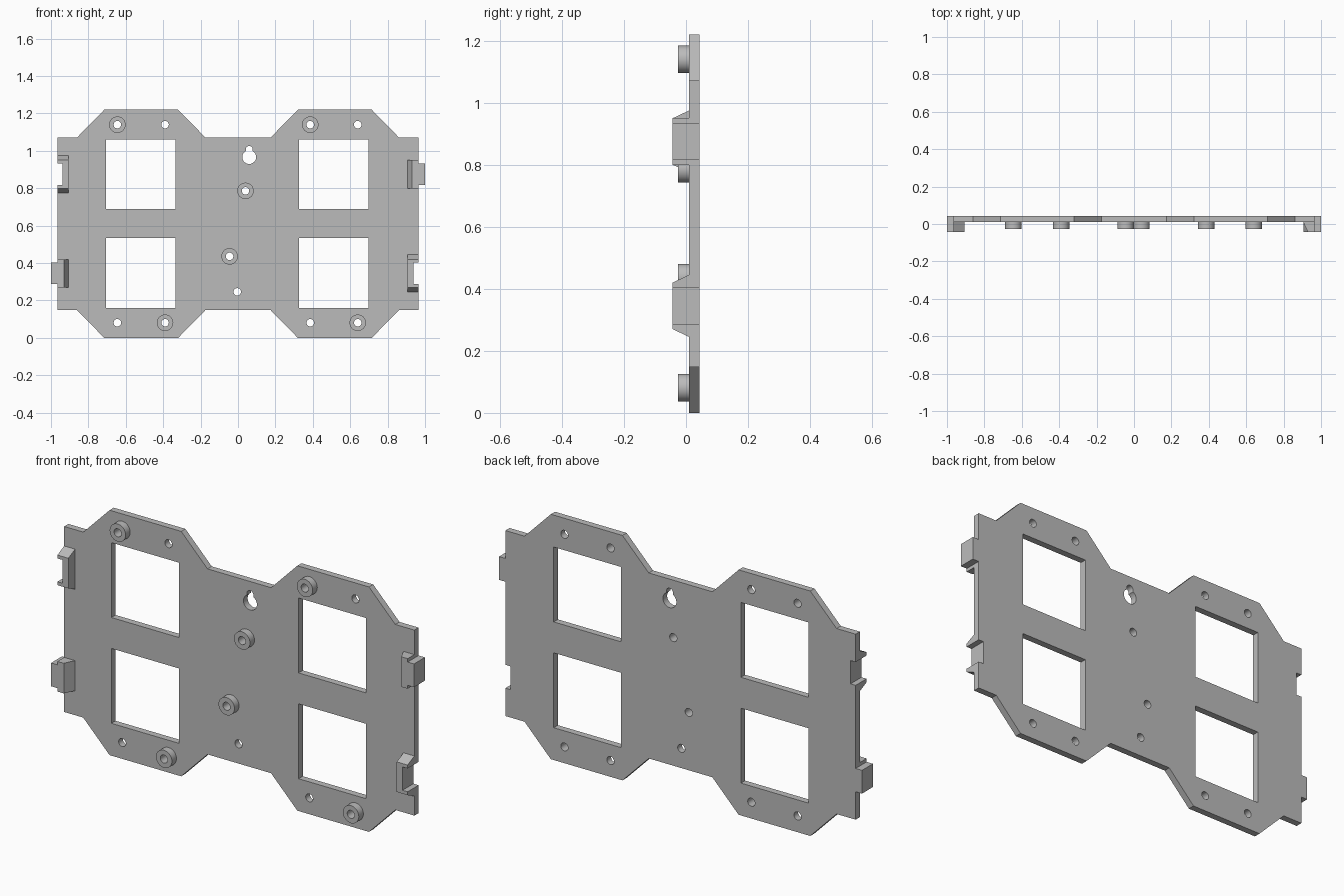
import bpy, bmesh, math
from mathutils import Vector

cube = bpy.data.objects.get("Cube")
if cube:
    bpy.data.objects.remove(cube, do_unlink=True)

grey = bpy.data.materials.new("plain grey")
grey.use_nodes = True
grey.diffuse_color = (0.5, 0.5, 0.5, 1)
grey.node_tree.nodes["Principled BSDF"].inputs["Base Color"].default_value = (0.5, 0.5, 0.5, 1)

FRONT, BACK = 0.01, 0.043      # plate faces
BOSS, CLIP = -0.026, -0.043    # front of bosses and clips


def finish(name, bm):
    """Weld, fix normals and make a shaded object."""
    bmesh.ops.remove_doubles(bm, verts=bm.verts, dist=1e-5)
    bmesh.ops.recalc_face_normals(bm, faces=bm.faces)
    mesh = bpy.data.meshes.new(name)
    bm.to_mesh(mesh)
    bm.free()
    mesh.materials.append(grey)
    obj = bpy.data.objects.new(name, mesh)
    bpy.context.collection.objects.link(obj)
    bpy.ops.object.select_all(action='DESELECT')
    obj.select_set(True)
    bpy.context.view_layer.objects.active = obj
    bpy.ops.object.shade_smooth_by_angle(angle=math.radians(30))
    return obj


def panel(name, loops, y0, y1):
    """Fill x-z outlines (inner loops become holes) and give them depth in y."""
    curve = bpy.data.curves.new(name, 'CURVE')
    curve.dimensions = '2D'
    curve.fill_mode = 'BOTH'
    curve.extrude = (y1 - y0) / 2
    for loop in loops:
        spline = curve.splines.new('POLY')
        spline.points.add(len(loop) - 1)
        for point, (x, z) in zip(spline.points, loop):
            point.co = (x, z, 0, 1)
        spline.use_cyclic_u = True
    temp = bpy.data.objects.new(name + "_outline", curve)
    bpy.context.collection.objects.link(temp)
    bpy.context.view_layer.update()
    mesh = temp.evaluated_get(bpy.context.evaluated_depsgraph_get()).to_mesh()
    bm = bmesh.new()
    bm.from_mesh(mesh)
    bpy.data.objects.remove(temp, do_unlink=True)
    for v in bm.verts:
        x, z, d = v.co
        v.co = (x, (y0 + y1) / 2 - d, z)
    return finish(name, bm)


def prism(name, profile, sweep):
    bm = bmesh.new()
    face = bm.faces.new([bm.verts.new(p) for p in profile])
    out = bmesh.ops.extrude_face_region(bm, geom=[face])["geom"]
    moved = [v for v in out if isinstance(v, bmesh.types.BMVert)]
    bmesh.ops.translate(bm, verts=moved, vec=Vector(sweep))
    return finish(name, bm)


def arc(x, z, r, start=0, end=360, n=32):
    full = end - start == 360
    angles = [math.radians(start + (end - start) * i / (n if full else n - 1)) for i in range(n)]
    return [(x + r * math.cos(a), z + r * math.sin(a)) for a in angles]


def rect(x0, x1, z0, z1):
    return [(x0, z0), (x1, z0), (x1, z1), (x0, z1)]


# Plate outline: one half, with the notch of the socket, then turned half round
MID, EDGE, TOP = 0.61, 0.965, 1.22
LOW, HIGH, SLOT = 0.345, 0.875, 0.058
half = [(-0.175, 0.148), (0.175, 0.148), (0.32, 0), (0.715, 0), (0.86, 0.148), (EDGE, 0.148),
        (EDGE, LOW - SLOT), (0.937, LOW - SLOT), (0.937, LOW + SLOT), (EDGE, LOW + SLOT),
        (EDGE, TOP - 0.148), (0.86, TOP - 0.148), (0.715, TOP), (0.32, TOP)]
outline = half + [(-x, TOP - z) for x, z in half]

# Windows, screw holes and the keyhole
windows = [rect(x, x + 0.372, z, z + 0.373) for x in (-0.705, 0.327) for z in (0.161, 0.688)]
boss_spots = [(-0.645, 1.14), (0.386, 1.14), (0.04, 0.786), (-0.045, 0.436), (-0.39, 0.081), (0.64, 0.081)]
plain_spots = [(-0.39, 1.14), (0.64, 1.14), (-0.645, 0.081), (0.386, 0.081), (-0.004, 0.246)]
holes = [arc(x, z, 0.02) for x, z in boss_spots + plain_spots]
keyhole = arc(0.06, 0.967, 0.037, 120, 420) + arc(0.06, 1.008, 0.0185, 0, 180, 16)
panel("mounting_plate", [outline, keyhole] + windows + holes, FRONT, BACK)

# Raised screw bosses
for i, (x, z) in enumerate(boss_spots):
    panel(f"screw_boss_{i + 1}", [arc(x, z, 0.044), arc(x, z, 0.02)], BOSS, FRONT)

# Edge clips: a tab on one edge faces a socket on the other
for s, tab_z, socket_z, side in ((1, HIGH, LOW, "left"), (-1, LOW, HIGH, "right")):
    prism(f"{side}_tab_base",
          [(s * x, y, tab_z - 0.075) for x, y in
           ((0.905, FRONT), (0.93, CLIP), (EDGE, CLIP), (EDGE, FRONT))], (0, 0, 0.15))
    prism(f"{side}_tab",
          [(s * x, y, tab_z - SLOT) for x, y in
           ((EDGE, CLIP), (1, CLIP), (1, BACK), (EDGE, BACK))], (0, 0, 2 * SLOT))
    prism(f"{side}_socket_wall",
          [(s * x, y, socket_z - SLOT) for x, y in
           ((0.905, FRONT), (0.905, CLIP), (0.937, CLIP), (0.937, FRONT))], (0, 0, 2 * SLOT))
    for d, end in ((1, "upper"), (-1, "lower")):
        prism(f"{side}_socket_{end}_arm",
              [(s * 0.905, y, socket_z + d * z) for y, z in
               ((FRONT, SLOT), (CLIP, SLOT), (CLIP, 0.075), (FRONT, 0.1))], (s * 0.06, 0, 0))
